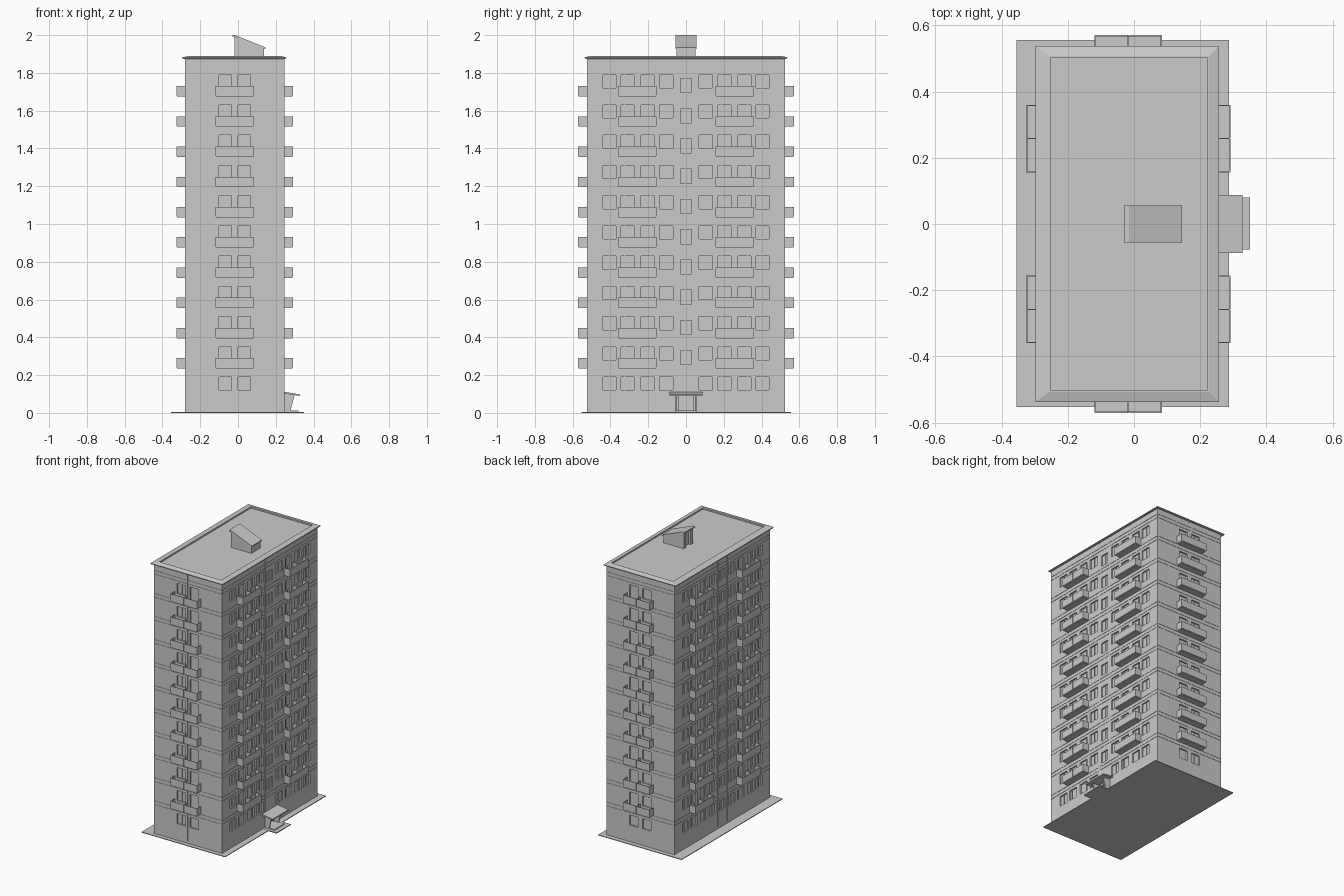
import bpy, bmesh

if "Cube" in bpy.data.objects:
    bpy.data.objects.remove(bpy.data.objects["Cube"])

X0, X1, Y, TOP = -0.28, 0.245, 0.525, 1.88
STEP, FLOORS = 0.16, 11

# facade frames: (along, outward, up) -> world, and whether faces need flipping
FRAMES = {
    "right": (lambda u, d, z: (X1 + d, u, z), False),
    "left": (lambda u, d, z: (X0 - d, u, z), True),
    "front": (lambda u, d, z: (u, -Y - d, z), False),
    "back": (lambda u, d, z: (u, Y + d, z), True),
}


def finish(bm, name, recalc=True):
    if recalc:
        bmesh.ops.recalc_face_normals(bm, faces=bm.faces)
    me = bpy.data.meshes.new(name)
    bm.to_mesh(me)
    bm.free()
    ob = bpy.data.objects.new(name, me)
    bpy.context.collection.objects.link(ob)
    return ob


def box(bm, a, b, frame=lambda x, y, z: (x, y, z)):
    v = [bm.verts.new(frame(x, y, z)) for x in (a[0], b[0]) for y in (a[1], b[1]) for z in (a[2], b[2])]
    for f in ((0, 1, 3, 2), (4, 6, 7, 5), (0, 4, 5, 1), (2, 3, 7, 6), (0, 2, 6, 4), (1, 5, 7, 3)):
        bm.faces.new([v[i] for i in f])


def prism(bm, profile, y0, y1):
    """Extrude an xz profile along y."""
    a = [bm.verts.new((x, y0, z)) for x, z in profile]
    b = [bm.verts.new((x, y1, z)) for x, z in profile]
    bm.faces.new(a)
    bm.faces.new(b[::-1])
    n = len(a)
    for i in range(n):
        bm.faces.new((a[i], a[(i + 1) % n], b[(i + 1) % n], b[i]))


def facade(name, u0, u1, rects):
    """Wall sheet with recessed rectangles (a, b, z0, z1, depth); later ones override."""
    frame, flip = FRAMES[name]
    us = sorted({round(v, 4) for r in rects for v in r[:2]} | {u0, u1})
    zs = sorted({round(v, 4) for r in rects for v in r[2:4]} | {0.0, TOP})
    bm = bmesh.new()

    def quad(*pts):
        vs = [bm.verts.new(frame(*p)) for p in pts]
        bm.faces.new(vs[::-1] if flip else vs)

    def depth(i, j):
        u, z, d = (us[i] + us[i + 1]) / 2, (zs[j] + zs[j + 1]) / 2, 0
        for a, b, lo, hi, dd in rects:
            if a < u < b and lo < z < hi:
                d = dd
        return d

    nu, nz = len(us) - 1, len(zs) - 1
    D = [[depth(i, j) for j in range(nz)] for i in range(nu)]
    for i in range(nu):
        for j in range(nz):
            a, b, lo, hi, d = us[i], us[i + 1], zs[j], zs[j + 1], D[i][j]
            quad((a, -d, lo), (b, -d, lo), (b, -d, hi), (a, -d, hi))
            if i and D[i - 1][j] != d:
                e = D[i - 1][j]
                quad((a, -e, lo), (a, -d, lo), (a, -d, hi), (a, -e, hi))
            if j and D[i][j - 1] != d:
                e = D[i][j - 1]
                quad((a, -e, lo), (b, -e, lo), (b, -d, lo), (a, -d, lo))
    bmesh.ops.remove_doubles(bm, verts=bm.verts, dist=1e-5)
    finish(bm, name + "_wall", recalc=False)


def window(rects, a, b, lo, hi):
    """Recessed pane with a central mullion."""
    m = (a + b) / 2
    rects.append((a, b, lo, hi, 0.01))
    rects.append((m - 0.002, m + 0.002, lo, hi, 0.006))


def balcony_set(rects, k, win, door):
    lo, hi = 0.12 + STEP * k, 0.19 + STEP * k
    window(rects, *win, lo, hi)
    rects.append((*door, lo if k == 0 else hi - 0.11, hi, 0.01))


def seams(rects, u0, u1, verticals):
    """Shallow panel joints between storeys and along vertical lines."""
    for k in range(FLOORS):
        for z in (0.207, 0.232):
            if z + STEP * k < TOP - 0.01:
                rects.append((u0 + 0.004, u1 - 0.004, z + STEP * k, z + 0.003 + STEP * k, 0.002))
    for v in verticals:
        rects.append((v - 0.0015, v + 0.0015, 0.02, TOP - 0.01, 0.002))


# long facades
for side in ("right", "left"):
    R = []
    seams(R, -Y, Y, (-0.052, 0.052))
    for k in range(FLOORS):
        lo, hi = 0.12 + STEP * k, 0.19 + STEP * k
        for s in (-1, 1):
            for a, b in ((0.37, 0.44), (0.07, 0.14)):
                window(R, *sorted((s * a, s * b)), lo, hi)
            for win, door in (((0.307, 0.345), (0.275, 0.307)), ((0.17, 0.201), (0.201, 0.238))):
                balcony_set(R, k, sorted(s * v for v in win), sorted(s * v for v in door))
        if side == "left":
            window(R, -0.03, 0.03, lo, hi)
        elif k < FLOORS - 1:
            window(R, -0.03, 0.03, lo + 0.135, hi + 0.14)
    if side == "right":
        R.append((-0.04, 0.04, 0.012, 0.09, 0.012))
    facade(side, -Y, Y, R)

# short facades
for side in ("front", "back"):
    R = []
    seams(R, X0, X1, (-0.0175,))
    for k in range(FLOORS):
        balcony_set(R, k, (-0.10, -0.035), (0.0, 0.065))
    facade(side, X0, X1, R)

# balconies: floor slab, two front panels, ends and a divider
for side, centres in (("right", (-0.258, 0.258)), ("left", (-0.258, 0.258)),
                      ("front", (-0.0175,)), ("back", (-0.0175,))):
    frame = FRAMES[side][0]
    bm = bmesh.new()
    for k in range(FLOORS - 1):
        z = 0.235 + STEP * k
        for c in centres:
            w, d, t = 0.102, 0.046, 0.004
            box(bm, (c - w + 0.002, -0.002, z), (c + w - 0.002, d - 0.003, z + 0.01), frame)
            for s in (-1, 1):
                p, q = sorted((c + s * 0.001, c + s * w))
                box(bm, (p, d - t, z + 0.004), (q, d, z + 0.055), frame)
                p, q = sorted((c + s * (w - t), c + s * w))
                box(bm, (p, -0.002, z + 0.004), (q, d - t, z + 0.055), frame)
            box(bm, (c - 0.002, -0.002, z + 0.01), (c + 0.002, d - t, z + 0.055), frame)
    finish(bm, side + "_balconies")

# roof slab with bevelled rim around a sunken deck
bm = bmesh.new()
loops = []
for x0, x1, y, z in ((X0, X1, Y, 1.874), (-0.297, 0.257, 0.537, 1.876), (-0.297, 0.257, 0.537, 1.882),
                     (-0.257, 0.227, 0.507, 1.89), (-0.252, 0.222, 0.502, 1.89), (-0.252, 0.222, 0.502, 1.88)):
    loops.append([bm.verts.new(p) for p in ((x0, -y, z), (x1, -y, z), (x1, y, z), (x0, y, z))])
for a, b in zip(loops, loops[1:]):
    for i in range(4):
        bm.faces.new((a[i], a[(i + 1) % 4], b[(i + 1) % 4], b[i]))
bm.faces.new(loops[0][::-1])
bm.faces.new(loops[-1])
finish(bm, "roof")

# rooftop stair hut with a recessed doorway towards -x
bm = bmesh.new()
prism(bm, [(0.0, 1.878), (0.138, 1.878), (0.138, 1.93), (0.0, 1.984)], -0.05, 0.05)
for s in (-1, 1):
    y0, y1 = sorted((s * 0.025, s * 0.05))
    prism(bm, [(-0.018, 1.878), (0.0, 1.878), (0.0, 1.984), (-0.018, 1.991)], y0, y1)
finish(bm, "roof_hut")
bm = bmesh.new()
prism(bm, [(-0.03, 1.992), (-0.015, 1.99), (0.145, 1.927), (0.145, 1.935), (-0.015, 2.0), (-0.03, 2.0)], -0.056, 0.056)
finish(bm, "roof_hut_cover")

# pavement and entrance step
bm = bmesh.new()
box(bm, (-0.355, -0.552, 0), (0.287, 0.555, 0.005))
finish(bm, "pavement")
bm = bmesh.new()
box(bm, (0.24, -0.077, 0), (0.35, 0.08, 0.006))
box(bm, (0.24, -0.055, 0.006), (0.32, 0.055, 0.012))
finish(bm, "entrance_step")

# entrance canopy on two slanted side walls
bm = bmesh.new()
prism(bm, [(0.243, 0.102), (0.327, 0.09), (0.327, 0.098), (0.243, 0.112)], -0.087, 0.087)
finish(bm, "entrance_canopy")
bm = bmesh.new()
for y in (-0.055, 0.047):
    prism(bm, [(0.243, 0.01), (0.277, 0.01), (0.3, 0.095), (0.243, 0.104)], y, y + 0.008)
finish(bm, "canopy_side_walls")
